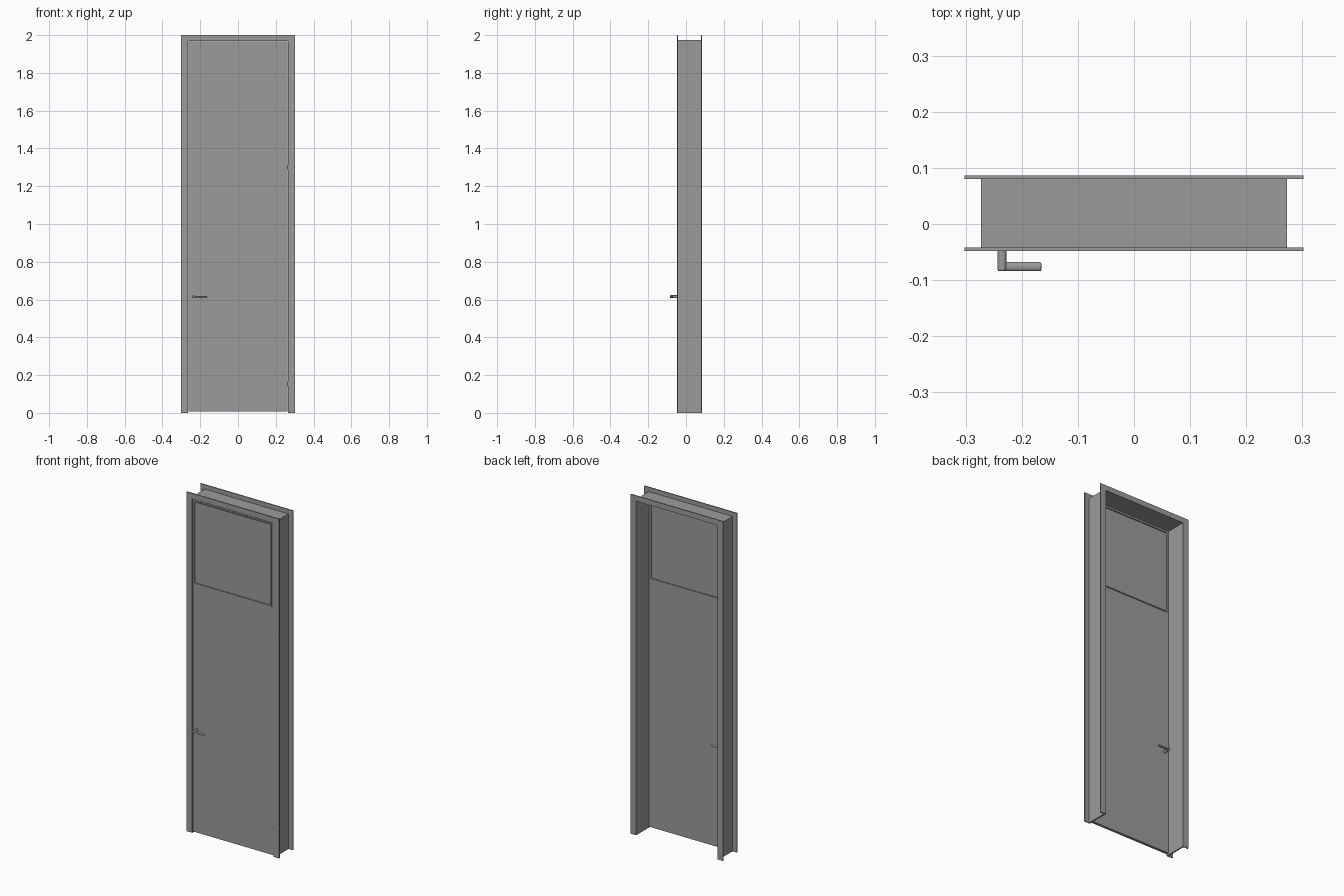
import bpy, bmesh, math
from mathutils import Matrix

if "Cube" in bpy.data.objects:
    bpy.data.objects.remove(bpy.data.objects["Cube"])

grey = bpy.data.materials.new("dark_grey")
grey.diffuse_color = (0.33, 0.33, 0.33, 1)
grey.use_nodes = True
grey.node_tree.nodes["Principled BSDF"].inputs["Base Color"].default_value = grey.diffuse_color


def finish(name, bm, smooth=False):
    bmesh.ops.recalc_face_normals(bm, faces=bm.faces)
    mesh = bpy.data.meshes.new(name)
    bm.to_mesh(mesh)
    bm.free()
    mesh.materials.append(grey)
    ob = bpy.data.objects.new(name, mesh)
    bpy.context.collection.objects.link(ob)
    if smooth:
        bpy.context.view_layer.objects.active = ob
        ob.select_set(True)
        bpy.ops.object.shade_smooth_by_angle(angle=math.radians(40))
        ob.select_set(False)
    return ob


def rect(x0, x1, z0, z1):
    return [(x0, z0), (x0, z1), (x1, z1), (x1, z0)]


def band(name, outer, inner, y0, y1, closed):
    """Flat frame between two rectangles, extruded in depth; open at the foot if not closed."""
    bm = bmesh.new()
    o = [bm.verts.new((x, y0, z)) for x, z in outer]
    i = [bm.verts.new((x, y0, z)) for x, z in inner]
    for k in range(4 if closed else 3):
        n = (k + 1) % 4
        bm.faces.new((o[k], o[n], i[n], i[k]))
    geo = bmesh.ops.extrude_face_region(bm, geom=bm.faces[:], use_keep_orig=True)["geom"]
    moved = [v for v in geo if isinstance(v, bmesh.types.BMVert)]
    bmesh.ops.translate(bm, vec=(0, y1 - y0, 0), verts=moved)
    return finish(name, bm)


def box(name, x0, x1, y0, y1, z0, z1):
    bm = bmesh.new()
    bmesh.ops.create_cube(bm, size=1, matrix=Matrix.LocRotScale(
        ((x0 + x1) / 2, (y0 + y1) / 2, (z0 + z1) / 2), None, (x1 - x0, y1 - y0, z1 - z0)))
    return finish(name, bm)


def rod(bm, matrix, radius, depth):
    bmesh.ops.create_cone(bm, cap_ends=True, segments=24, radius1=radius,
                          radius2=radius, depth=depth, matrix=matrix)


# Door frame: jamb lining with a casing on each side of the wall
opening = rect(-0.265, 0.265, 0, 1.968)
band("jamb", rect(-0.273, 0.273, 0, 1.974), opening, -0.042, 0.08, False)
for name, y in (("front_casing", -0.048), ("back_casing", 0.08)):
    band(name, rect(-0.302, 0.302, 0, 2), opening, y, y + 0.006, False)

# Door leaf with window opening, glazing bead and recessed pane
FRONT, BACK = -0.045, -0.029
win = (-0.256, 0.253, 1.469, 1.958)
bead = (-0.25, 0.247, 1.475, 1.952)
band("door_leaf", rect(-0.262, 0.262, 0.008, 1.965), rect(*win), FRONT, BACK, True)
band("glazing_bead", rect(*win), rect(*bead), FRONT - 0.003, BACK + 0.003, True)
box("window_pane", bead[0], bead[1], FRONT + 0.004, BACK - 0.004, bead[2], bead[3])

# Lever handles on both faces of the leaf
for name, face, s in (("front_handle", FRONT, -1), ("back_handle", BACK, 1)):
    bm = bmesh.new()
    reach = 0.039
    rod(bm, Matrix.Translation((-0.235, face + s * reach / 2, 0.615))
        @ Matrix.Rotation(math.pi / 2, 4, 'X'), 0.008, reach)
    rod(bm, Matrix.Translation((-0.204, face + s * (reach - 0.008), 0.615))
        @ Matrix.Diagonal((1, 1, 0.55, 1))
        @ Matrix.Rotation(math.pi / 2, 4, 'Y'), 0.008, 0.078)
    ob = finish(name, bm, True)
    bev = ob.modifiers.new("rounded_ends", 'BEVEL')
    bev.width, bev.segments = 0.003, 2
    bev.limit_method, bev.angle_limit = 'ANGLE', math.radians(50)

# Hinge barrels
for name, z in (("lower_hinge", 0.155), ("upper_hinge", 1.3)):
    bm = bmesh.new()
    rod(bm, Matrix.Translation((0.263, -0.044, z)), 0.004, 0.024)
    finish(name, bm, True)
